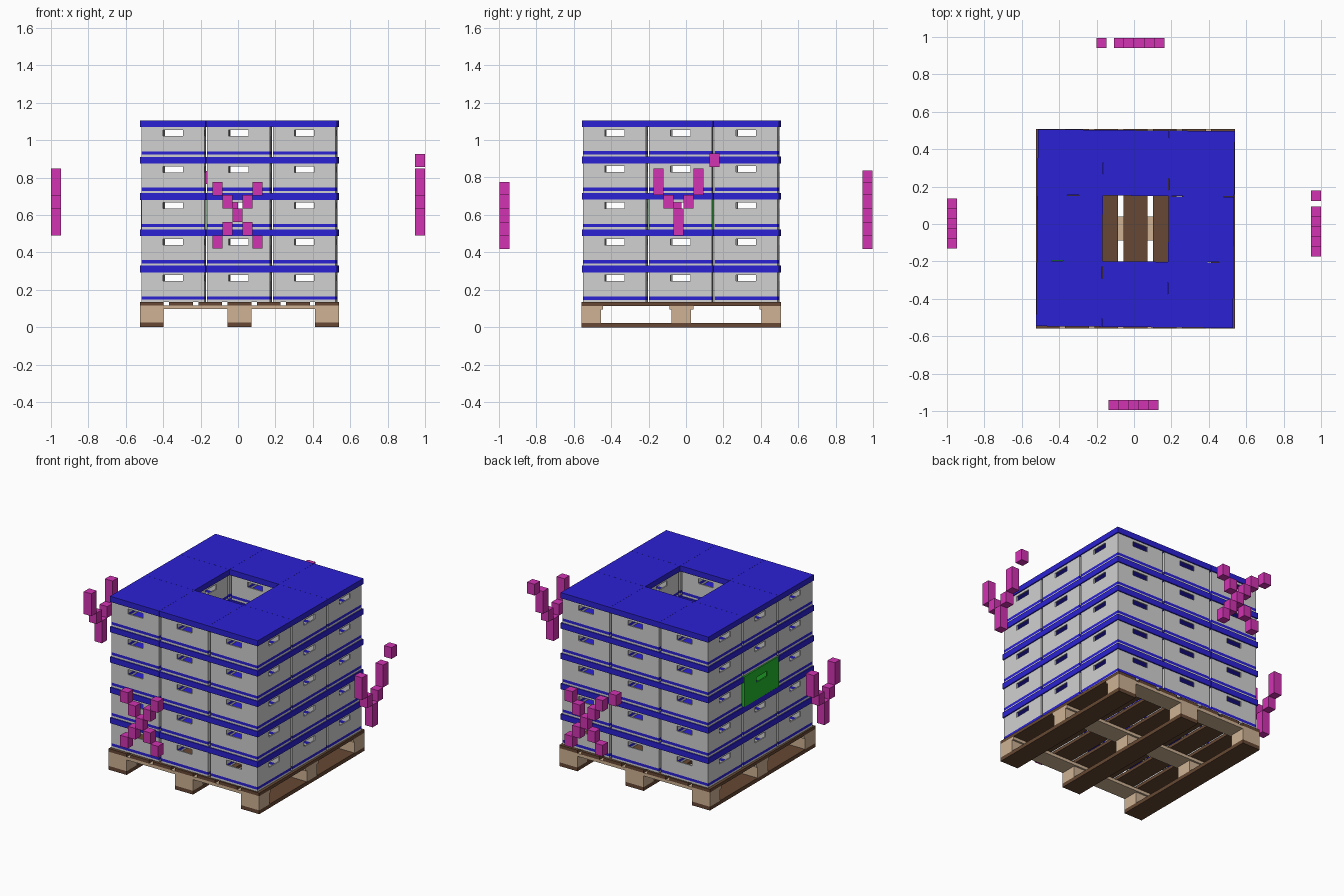
import bpy, bmesh, math
from mathutils import Matrix, Vector

if "Cube" in bpy.data.objects:
    bpy.data.objects.remove(bpy.data.objects["Cube"])


def material(name, srgb):
    m = bpy.data.materials.new(name)
    lin = [c / 12.92 if c <= 0.04045 else ((c + 0.055) / 1.055) ** 2.4 for c in srgb]
    m.diffuse_color = (*lin, 1.0)
    m.use_nodes = True
    m.node_tree.nodes["Principled BSDF"].inputs["Base Color"].default_value = m.diffuse_color
    return m


GRAY = material("light_gray", (0.82, 0.82, 0.82))
BLUE = material("blue", (0.17, 0.13, 0.83))
GREEN = material("green", (0.14, 0.72, 0.18))
TAN = material("pale_wood", (0.81, 0.70, 0.58))
BROWN = material("dark_wood", (0.40, 0.28, 0.20))
PINK = material("magenta", (0.82, 0.20, 0.70))


def mesh_from(bm, name, mats):
    me = bpy.data.meshes.new(name)
    bm.to_mesh(me)
    bm.free()
    for m in mats:
        me.materials.append(m)
    return me


def place(name, me, matrix=Matrix()):
    ob = bpy.data.objects.new(name, me)
    bpy.context.collection.objects.link(ob)
    ob.matrix_world = matrix
    return ob


def add_cuboid(bm, lo, hi):
    lo, hi = Vector(lo), Vector(hi)
    bmesh.ops.create_cube(bm, size=1.0, matrix=Matrix.Translation((lo + hi) / 2)
                          @ Matrix.Diagonal((*(hi - lo), 1.0)))


def cuboids(name, boxes, mat):
    bm = bmesh.new()
    for lo, hi in boxes:
        add_cuboid(bm, lo, hi)
    return place(name, mesh_from(bm, name, [mat]))


CX, CY = 0.008, -0.025      # centre of pallet and stack
HALF = 0.533                # half size of the pallet
BASE, LAYER, PITCH = 0.135, 0.194, 0.351

# Pallet: three runners, nine blocks, three cross boards, seven deck boards
runners_x = [CX + s * (HALF - 0.064) for s in (-1, 0, 1)]
cross_y = [CY + s * (HALF - 0.052) for s in (-1, 0, 1)]
cuboids("pallet_runners", [((x - 0.064, CY - HALF, 0), (x + 0.064, CY + HALF, 0.024))
                           for x in runners_x], BROWN)
cuboids("pallet_blocks", [((x - 0.064, y - 0.052, 0.024), (x + 0.064, y + 0.052, 0.096))
                          for x in runners_x for y in cross_y], TAN)
cuboids("pallet_cross_boards",
        [((CX - HALF, max(y - 0.064, CY - HALF), 0.096),
          (CX + HALF, min(y + 0.064, CY + HALF), 0.115)) for y in cross_y], TAN)
deck_x = [CX + i * (HALF - 0.064) / 3 for i in range(-3, 4)]
cuboids("pallet_deck_boards", [((x - 0.064, CY - HALF, 0.115), (x + 0.064, CY + HALF, BASE))
                               for x in deck_x], BROWN)


def crate_walls(name, half, height, mats):
    """Four walls with a handle slot each; the second row is the coloured stripe."""
    bm = bmesh.new()
    us = [-half, -0.053, 0.053, half]
    zs = [0, 0.012, 0.029, 0.111, 0.143, height]
    for side in range(4):
        turn = Matrix.Rotation(side * math.pi / 2, 4, 'Z')
        for i in range(3):
            for j in range(5):
                if (i, j) == (1, 3):
                    continue        # handle slot
                quad = [(us[i], zs[j]), (us[i + 1], zs[j]),
                        (us[i + 1], zs[j + 1]), (us[i], zs[j + 1])]
                f = bm.faces.new([bm.verts.new(turn @ Vector((u, -half, z))) for u, z in quad])
                f.material_index = 1 if j == 1 else 0
    bmesh.ops.remove_doubles(bm, verts=bm.verts, dist=1e-5)
    return mesh_from(bm, name, mats)


def plate(name, half, z0, z1, mat):
    bm = bmesh.new()
    add_cuboid(bm, (-half, -half, z0), (half, half, z1))
    return mesh_from(bm, name, [mat])


def crate(label, walls, lid, matrix):
    ob = place(label + "_walls", walls, matrix)
    solid = ob.modifiers.new("wall_thickness", 'SOLIDIFY')
    solid.thickness, solid.offset = 0.008, -1
    place(label + "_lid", lid, matrix)


walls = crate_walls("crate_walls", 0.168, 0.160, [GRAY, BLUE])
lid = plate("crate_lid", 0.1752, 0.158, LAYER, BLUE)
green_walls = crate_walls("green_crate_walls", 0.1752, 0.186, [GREEN, GREEN])
green_lid = plate("green_crate_lid", 0.1752, 0.185, LAYER - 0.001, GREEN)

# Stack: five rings of eight crates, turned slightly on the pallet
for level in range(5):
    z = BASE + level * LAYER
    stack = Matrix.Translation((CX, CY, z)) @ Matrix.Rotation(math.radians(-0.55), 4, 'Z')
    for i in (-1, 0, 1):
        for j in (-1, 0, 1):
            if i == j == 0:
                continue            # open shaft in the middle
            if (level, i, j) == (2, -1, 0):
                crate("green_crate", green_walls, green_lid,
                      Matrix.Translation((CX - PITCH, CY, z)))
            else:
                crate(f"crate_{level}_{i + 1}_{j + 1}", walls, lid,
                      stack @ Matrix.Translation((i * PITCH, j * PITCH, 0)))

# Floating markers of small blocks: (column, row) cells on each side
CROSS = [(c, s * c) for c in (-2, -1, 1, 2) for s in (-1, 1)] + [(0, 0)]
FORK = [(0, -1), (0, 0), (-1, 1), (1, 1), (-2, 2), (2, 2), (-2, 3), (2, 3)]


def marker(name, cells, centre, along_x, extra=None):
    spots = [(c * 0.0535, 0.598 + r * 0.0715) for c, r in cells]
    if extra:
        spots.append(extra)
    boxes = []
    for u, z in spots:
        x = centre[0] + (u if along_x else 0)
        y = centre[1] + (0 if along_x else u)
        boxes.append(((x - 0.0268, y - 0.0268, z - 0.0358), (x + 0.0268, y + 0.0268, z + 0.0358)))
    cuboids(name, boxes, PINK)


marker("front_marker", CROSS, (-0.003, -0.968), True)
marker("back_marker", CROSS, (0.028, 0.968), True, (-0.203, 0.80))
FORK = [(c, r - 0.0) for c, r in FORK]
marker("left_marker", FORK, (-0.973, 0.003), False)
marker("right_marker", FORK, (0.973, -0.041), False, (0.192, 0.891))
